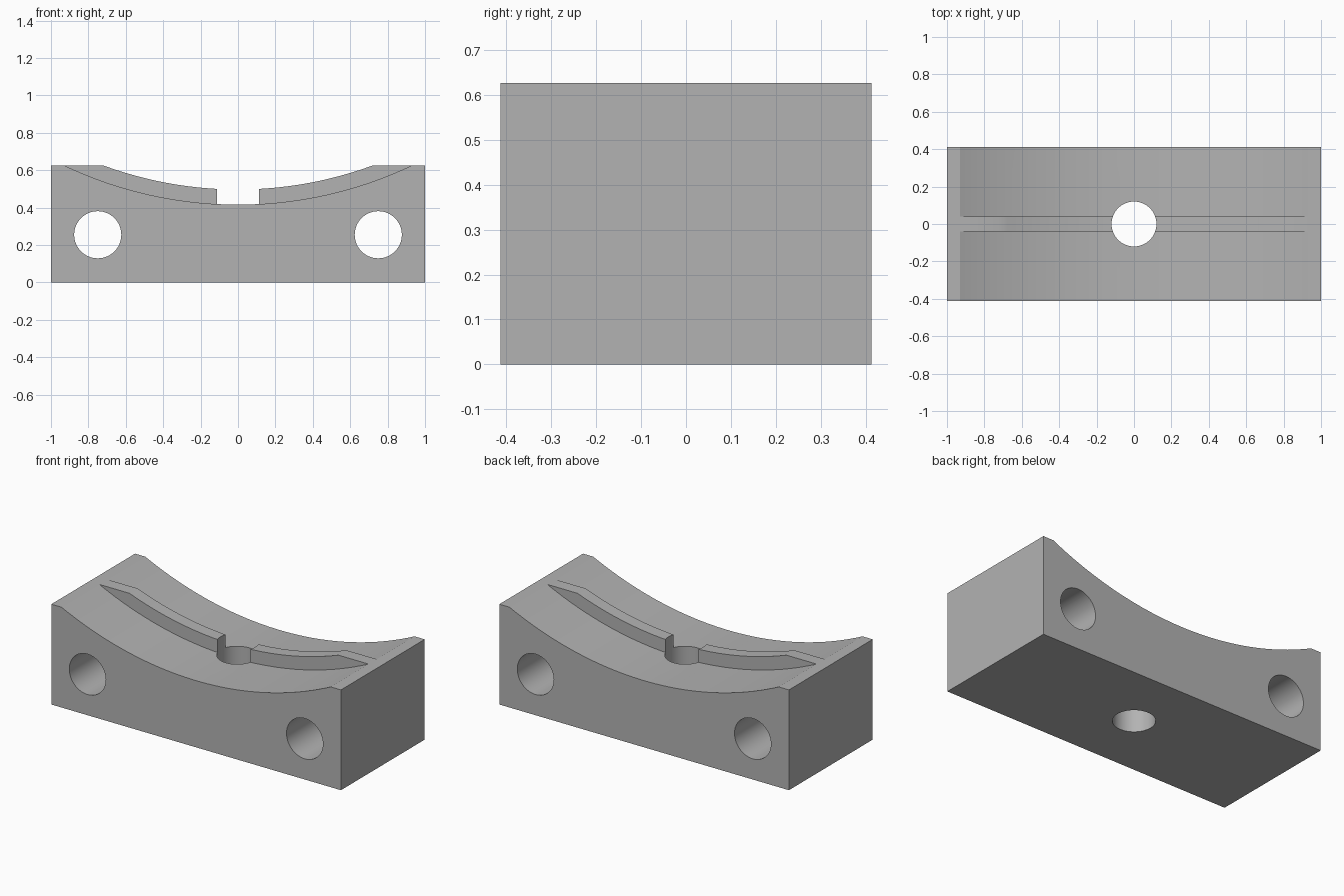
import bpy
from math import pi

if "Cube" in bpy.data.objects:
    bpy.data.objects.remove(bpy.data.objects["Cube"], do_unlink=True)

WIDTH, DEPTH, HEIGHT = 2.0, 0.826, 0.626
ARC_Z = 2.58            # shared axis height of both saddle arcs
SADDLE_R, RIB_R = 2.164, 2.083
RIB_HALF = 0.04

grey = bpy.data.materials.new("plain grey")
grey.use_nodes = True
colour = (0.45, 0.45, 0.45, 1)
grey.diffuse_color = colour
grey.node_tree.nodes["Principled BSDF"].inputs["Base Color"].default_value = colour

# Solid block
bpy.ops.mesh.primitive_cube_add(size=1, location=(0, 0, HEIGHT / 2))
block = bpy.context.object
block.name = "saddle_block"
block.scale = (WIDTH, DEPTH, HEIGHT)
bpy.ops.object.transform_apply(location=True, rotation=False, scale=True)
block.data.materials.append(grey)


def cut(name, radius, depth, location, sides, along_y=True):
    """Subtract a cylinder from the block."""
    bpy.ops.mesh.primitive_cylinder_add(
        vertices=sides, radius=radius, depth=depth, location=location,
        rotation=(pi / 2 if along_y else 0, 0, 0))
    cutter = bpy.context.object
    cutter.name = name
    cutter.hide_render = True
    cutter.data.materials.append(grey)
    mod = block.modifiers.new(name, 'BOOLEAN')
    mod.operation = 'DIFFERENCE'
    mod.solver = 'EXACT'
    mod.object = cutter
    bpy.context.view_layer.objects.active = block
    bpy.ops.object.modifier_apply(modifier=mod.name)
    bpy.data.objects.remove(cutter, do_unlink=True)


# Curved top of the centre rib
cut("rib_arc", RIB_R, 1.5, (0, 0, ARC_Z), 192)

# Deeper saddle on each side of the rib, and the two cross holes
for side in (-1, 1):
    cut("saddle_arc", SADDLE_R, 1, (0, side * (RIB_HALF + 0.5), ARC_Z), 192)
    cut("cross_hole", 0.126, 2, (side * 0.75, 0, 0.255), 64)

# Vertical centre hole
cut("centre_hole", 0.12, 2, (0, 0, 0.5), 64, along_y=False)

bpy.ops.object.select_all(action='DESELECT')
block.select_set(True)
bpy.context.view_layer.objects.active = block
bpy.ops.object.shade_smooth_by_angle(angle=pi / 9)
